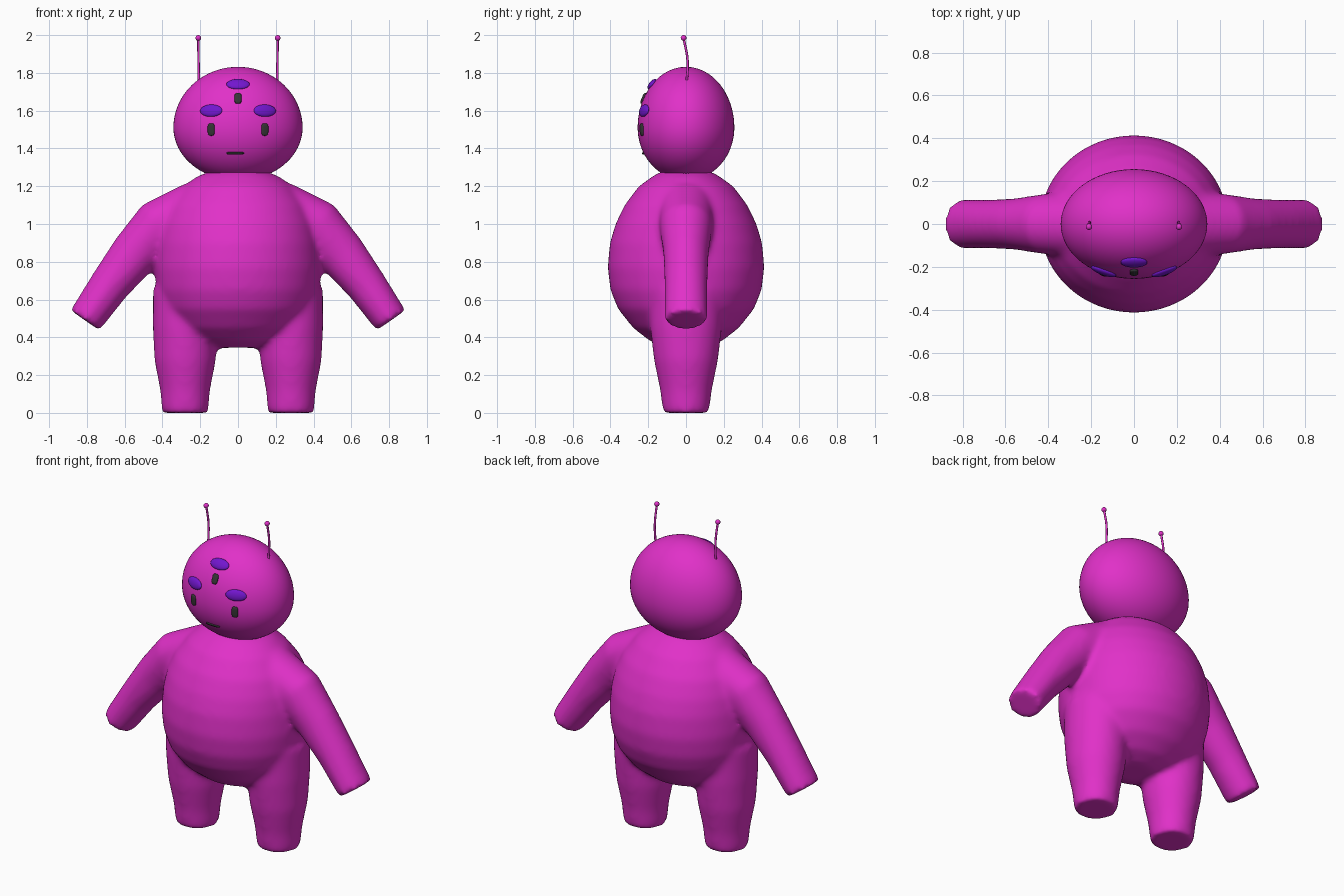
import bpy, bmesh, math
from mathutils import Vector, Matrix

cube = bpy.data.objects.get("Cube")
if cube:
    bpy.data.objects.remove(cube)


def material(name, rgb):
    m = bpy.data.materials.new(name)
    m.use_nodes = True
    m.diffuse_color = (*rgb, 1)
    m.node_tree.nodes["Principled BSDF"].inputs["Base Color"].default_value = (*rgb, 1)
    return m


skin = material("magenta skin", (0.75, 0.03, 0.58))
lid = material("violet eyelid", (0.17, 0.008, 0.62))
dark = material("dark grey", (0.035, 0.035, 0.035))


def finish(bm, name, mat):
    bmesh.ops.recalc_face_normals(bm, faces=bm.faces)
    for f in bm.faces:
        f.smooth = True
    me = bpy.data.meshes.new(name)
    bm.to_mesh(me)
    bm.free()
    me.materials.append(mat)
    ob = bpy.data.objects.new(name, me)
    bpy.context.collection.objects.link(ob)
    return ob


def loft(bm, stations, sides=40):
    """Skin elliptical rings (x, z, width radius, depth radius) along a path in the xz plane."""
    rings = []
    for i, (x, z, rw, rd) in enumerate(stations):
        a, b = stations[max(i - 1, 0)], stations[min(i + 1, len(stations) - 1)]
        along = Vector((b[0] - a[0], 0, b[1] - a[1])).normalized()
        across = Vector((along.z, 0, -along.x))
        ring = []
        for k in range(sides):
            t = math.tau * k / sides
            p = Vector((x, 0, z)) + across * rw * math.cos(t)
            p.y += rd * math.sin(t)
            ring.append(bm.verts.new(p))
        rings.append(ring)
    for r, s in zip(rings, rings[1:]):
        for k in range(sides):
            n = (k + 1) % sides
            bm.faces.new((r[k], r[n], s[n], s[k]))
    bm.faces.new(rings[0])
    bm.faces.new(rings[-1])


# Body: torso, arms and legs fused into one soft skin
bm = bmesh.new()
torso = [(0.345, 0.12, 0.10), (0.38, 0.23, 0.19), (0.45, 0.33, 0.28),
         (0.55, 0.40, 0.36), (0.65, 0.43, 0.40), (0.77, 0.44, 0.415),
         (0.9, 0.43, 0.403), (1.0, 0.41, 0.373), (1.1, 0.37, 0.325),
         (1.2, 0.29, 0.25), (1.25, 0.22, 0.18), (1.28, 0.15, 0.13)]
loft(bm, [(0, z, rx, ry) for z, rx, ry in torso], 64)
arm = [(0.22, 1.10, 0.13, 0.15), (0.42, 0.99, 0.142, 0.14), (0.55, 0.84, 0.128, 0.12),
       (0.68, 0.675, 0.108, 0.113), (0.81, 0.49, 0.094, 0.113)]
leg = [(0.28, 0.0, 0.122, 0.122), (0.28, 0.12, 0.132, 0.137), (0.28, 0.28, 0.163, 0.17),
       (0.28, 0.45, 0.171, 0.19), (0.27, 0.65, 0.18, 0.2)]
for side in (1, -1):
    for limb in (arm, leg):
        loft(bm, [(side * x, z, rw, rd) for x, z, rw, rd in limb])
body = finish(bm, "body", skin)
remesh = body.modifiers.new("fuse", 'REMESH')
remesh.mode = 'VOXEL'
remesh.voxel_size = 0.016
remesh.use_smooth_shade = True
soften = body.modifiers.new("soften", 'SMOOTH')
soften.factor = 0.5
soften.iterations = 14

# Head: egg with separate heights above and below its widest level
HX, HY, HZ, UP, DOWN = 0.342, 0.256, 1.51, 0.322, 0.28
bm = bmesh.new()
bmesh.ops.create_uvsphere(bm, u_segments=64, v_segments=40, radius=1)
for v in bm.verts:
    v.co = Vector((v.co.x * HX, v.co.y * HY, HZ + v.co.z * (UP if v.co.z > 0 else DOWN)))
finish(bm, "head", skin)


def face_frame(x, z):
    """Placement on the front of the head: local x across, y outward, z up."""
    h = UP if z > HZ else DOWN
    y = -HY * math.sqrt(1 - (x / HX) ** 2 - ((z - HZ) / h) ** 2)
    out = Vector((x / HX ** 2, y / HY ** 2, (z - HZ) / h ** 2)).normalized()
    across = Vector((0, 0, 1)).cross(out).normalized()
    up = out.cross(across)
    rot = Matrix((across, out, up)).transposed().to_4x4()
    return Matrix.Translation((x, y, z)) @ rot


def feature(name, x, z, size, mat, power=1.0):
    """Pebble set into the face; a power below 1 makes it boxier."""
    bm = bmesh.new()
    bmesh.ops.create_uvsphere(bm, u_segments=32, v_segments=16, radius=1)
    for v in bm.verts:
        v.co = Vector([math.copysign(abs(c) ** power, c) * s for c, s in zip(v.co, size)])
    bm.transform(face_frame(x, z))
    finish(bm, name, mat)


for name, x, z in (("right", -0.142, 1.6), ("left", 0.142, 1.6), ("middle", 0, 1.74)):
    feature(name + "_eyelid", x, z, (0.062, 0.016, 0.033), lid)
for name, x, z, h in (("right", -0.142, 1.5, 0.033), ("left", 0.142, 1.5, 0.033),
                      ("middle", 0, 1.665, 0.03)):
    feature(name + "_eye", x, z, (0.019, 0.01, h), dark, 0.6)
feature("mouth", -0.015, 1.375, (0.047, 0.008, 0.006), dark, 0.6)

# Antennae: thin bent stalks with round tips
for name, side in (("left", 1), ("right", -1)):
    cu = bpy.data.curves.new(name + "_antenna", 'CURVE')
    cu.dimensions = '3D'
    cu.bevel_depth = 0.0065
    cu.bevel_resolution = 3
    cu.use_fill_caps = True
    sp = cu.splines.new('BEZIER')
    path = [(0.207, 0.003, 1.74), (0.209, 0.008, 1.87), (0.21, -0.013, 1.985)]
    sp.bezier_points.add(len(path) - 1)
    for p, (x, y, z) in zip(sp.bezier_points, path):
        p.co = (side * x, y, z)
        p.handle_left_type = p.handle_right_type = 'AUTO'
    cu.materials.append(skin)
    bpy.context.collection.objects.link(bpy.data.objects.new(name + "_antenna", cu))
    bm = bmesh.new()
    bmesh.ops.create_uvsphere(bm, u_segments=20, v_segments=12, radius=0.015)
    bm.transform(Matrix.Translation((side * 0.21, -0.013, 1.985)))
    finish(bm, name + "_antenna_tip", skin)
